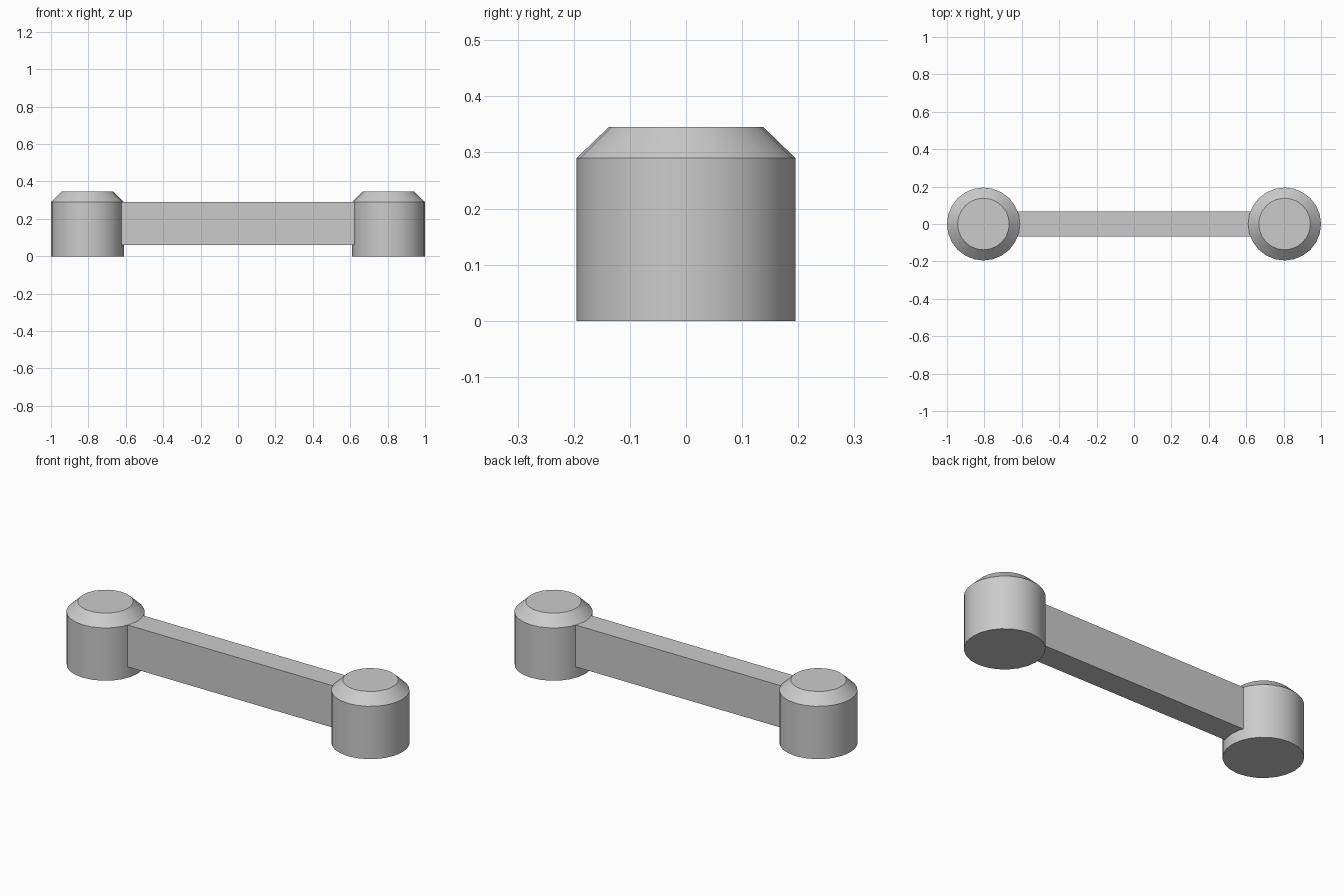
import bpy
import bmesh
import math

cube = bpy.data.objects.get("Cube")
if cube:
    bpy.data.objects.remove(cube, do_unlink=True)

grey = bpy.data.materials.new("light grey")
grey.use_nodes = True
colour = (0.6, 0.6, 0.6, 1)
grey.diffuse_color = colour
grey.node_tree.nodes["Principled BSDF"].inputs["Base Color"].default_value = colour

SEGMENTS = 24
POST_X = 0.805
SHOULDER = 0.29


def add_object(name, bm):
    bmesh.ops.recalc_face_normals(bm, faces=bm.faces)
    mesh = bpy.data.meshes.new(name)
    bm.to_mesh(mesh)
    bm.free()
    mesh.materials.append(grey)
    obj = bpy.data.objects.new(name, mesh)
    bpy.context.collection.objects.link(obj)
    return obj


def add_post(name, x):
    # Lathed post: straight wall, chamfered shoulder, flat top
    bm = bmesh.new()
    rings = []
    for radius, z in [(0.195, 0), (0.195, SHOULDER), (0.138, 0.345)]:
        rings.append([bm.verts.new((radius * math.cos(a), radius * math.sin(a), z))
                      for a in (math.tau * i / SEGMENTS for i in range(SEGMENTS))])
    for low, high in zip(rings, rings[1:]):
        for i in range(SEGMENTS):
            j = (i + 1) % SEGMENTS
            bm.faces.new((low[i], low[j], high[j], high[i]))
    bm.faces.new(rings[0][::-1])
    bm.faces.new(rings[-1])
    post = add_object(name, bm)
    post.location.x = x
    bpy.ops.object.select_all(action="DESELECT")
    post.select_set(True)
    bpy.context.view_layer.objects.active = post
    bpy.ops.object.shade_smooth_by_angle(angle=math.radians(30))


# End posts
add_post("left_post", POST_X)
add_post("right_post", -POST_X)

# Grip bar, its ends buried in the posts
bm = bmesh.new()
bmesh.ops.create_cube(bm, size=1)
bottom = 0.06
bmesh.ops.scale(bm, vec=(1.3, 0.136, SHOULDER - bottom), verts=bm.verts)
bmesh.ops.translate(bm, vec=(0, 0, (SHOULDER + bottom) / 2), verts=bm.verts)
add_object("grip_bar", bm)
